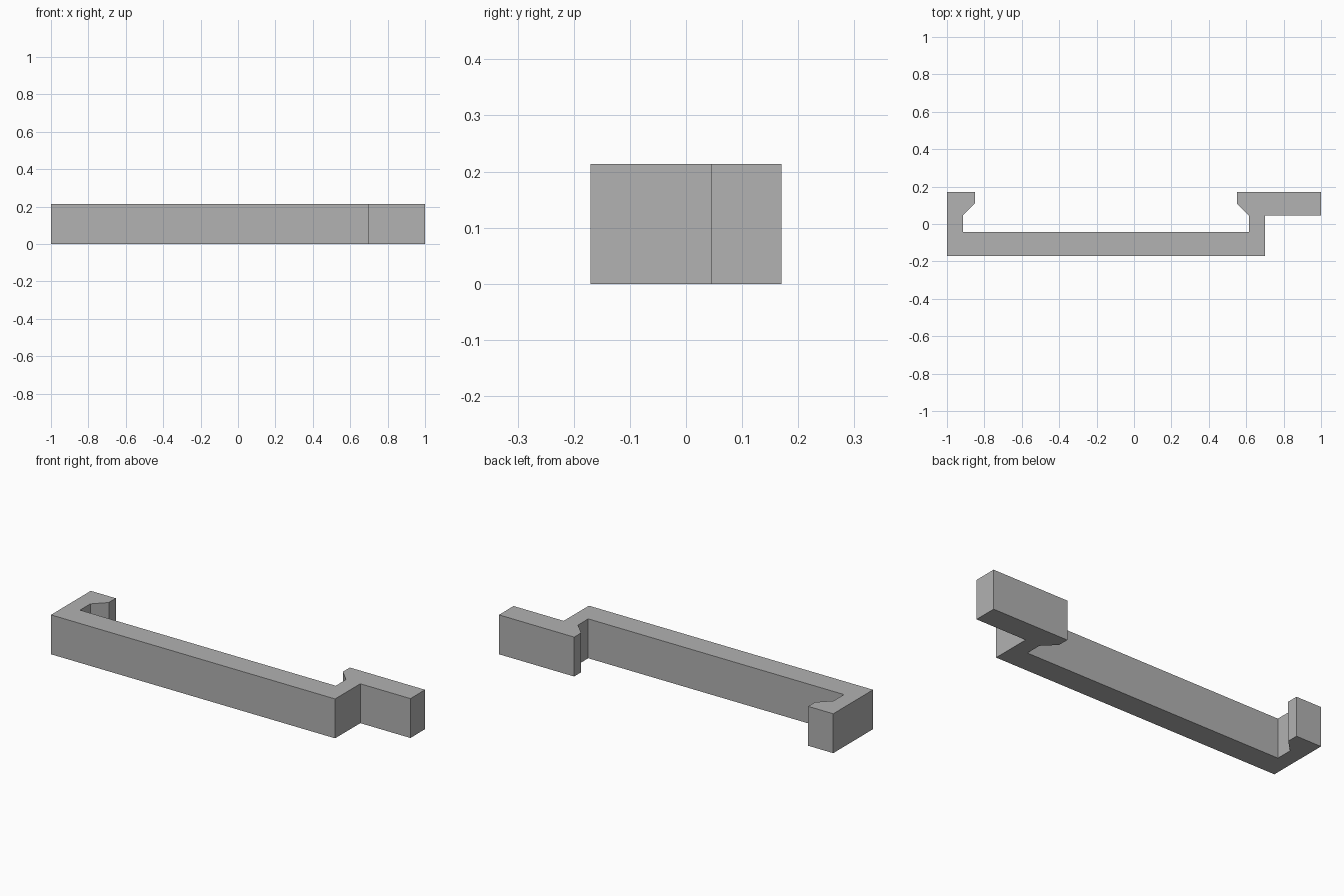
import bpy
import bmesh

cube = bpy.data.objects.get("Cube")
if cube:
    bpy.data.objects.remove(cube, do_unlink=True)

HEIGHT = 0.213

# Single flat grey
grey = bpy.data.materials.new("plain grey")
grey.use_nodes = True
colour = (0.445, 0.445, 0.445, 1)
grey.diffuse_color = colour
grey.node_tree.nodes["Principled BSDF"].inputs["Base Color"].default_value = colour

# Plan outline: long bar, chamfered hook at each end, side tab on the left
outline = [
    (-1, -0.17), (0.70, -0.17),
    (0.70, 0.045), (1, 0.045), (1, 0.17),
    (0.55, 0.17), (0.55, 0.11), (0.615, 0.045), (0.615, -0.043),
    (-0.915, -0.043), (-0.915, 0.045), (-0.85, 0.11), (-0.85, 0.17),
    (-1, 0.17),
]

# Extrude the outline upward into the clip
bm = bmesh.new()
base = bm.faces.new([bm.verts.new((x, y, 0)) for x, y in outline])
walls = bmesh.ops.extrude_face_region(bm, geom=[base], use_keep_orig=True)
top = [v for v in walls["geom"] if isinstance(v, bmesh.types.BMVert)]
bmesh.ops.translate(bm, verts=top, vec=(0, 0, HEIGHT))
bmesh.ops.recalc_face_normals(bm, faces=bm.faces)

mesh = bpy.data.meshes.new("hooked_clip_bar")
bm.to_mesh(mesh)
bm.free()
mesh.materials.append(grey)
clip = bpy.data.objects.new("hooked_clip_bar", mesh)
bpy.context.collection.objects.link(clip)
